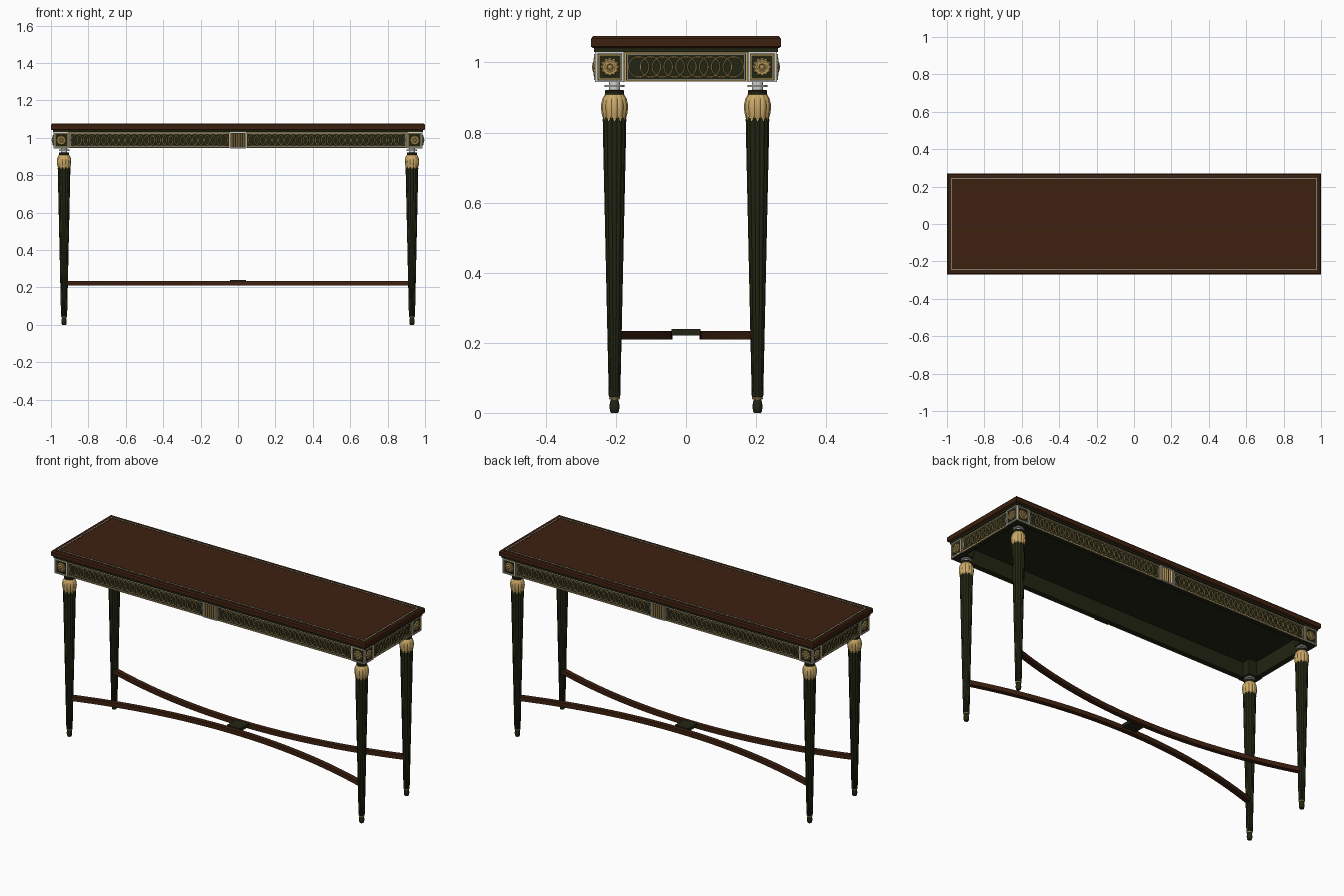
import bpy, bmesh, math
from mathutils import Matrix, Vector

if "Cube" in bpy.data.objects:
    bpy.data.objects.remove(bpy.data.objects["Cube"])

def material(name, col):
    m = bpy.data.materials.new(name)
    m.diffuse_color = (*col, 1)
    m.use_nodes = True
    m.node_tree.nodes["Principled BSDF"].inputs["Base Color"].default_value = m.diffuse_color
    return m

WOOD = material("brown_wood", (0.048, 0.015, 0.005))
GREEN = material("dark_green_paint", (0.016, 0.018, 0.006))
GOLD = material("gold", (0.60, 0.40, 0.14))
AGED = material("aged_gold", (0.42, 0.28, 0.09))
SILVER = material("silver", (0.62, 0.64, 0.62))

def finish(bm, name, mat, M=None, smooth=False):
    if M is not None:
        bm.transform(M)
    bmesh.ops.recalc_face_normals(bm, faces=bm.faces)
    me = bpy.data.meshes.new(name)
    bm.to_mesh(me)
    bm.free()
    me.materials.append(mat)
    ob = bpy.data.objects.new(name, me)
    bpy.context.collection.objects.link(ob)
    if smooth:
        bpy.context.view_layer.objects.active = ob
        ob.select_set(True)
        bpy.ops.object.shade_smooth_by_angle(angle=math.radians(35))
        ob.select_set(False)
    return ob

def add_box(bm, x0, x1, y0, y1, z0, z1):
    M = Matrix.Translation(((x0+x1)/2, (y0+y1)/2, (z0+z1)/2)) @ Matrix.Diagonal((x1-x0, y1-y0, z1-z0, 1))
    bmesh.ops.create_cube(bm, size=1, matrix=M)

def add_frame(bm, cx, cy, hx, hy, w, z0, z1):
    # rectangular border of strip width w
    add_box(bm, cx-hx, cx+hx, cy-hy, cy-hy+w, z0, z1)
    add_box(bm, cx-hx, cx+hx, cy+hy-w, cy+hy, z0, z1)
    add_box(bm, cx-hx, cx-hx+w, cy-hy+w, cy+hy-w, z0, z1)
    add_box(bm, cx+hx-w, cx+hx, cy-hy+w, cy+hy-w, z0, z1)

def skin(bm, rings, loop=False, caps=True):
    # joins closed cross-sections into a surface
    vs = [[bm.verts.new(p) for p in r] for r in rings]
    n = len(vs[0])
    for a in range(len(vs) if loop else len(vs)-1):
        A, B = vs[a], vs[(a+1) % len(vs)]
        for i in range(n):
            bm.faces.new((A[i], A[(i+1) % n], B[(i+1) % n], B[i]))
    if caps and not loop:
        bm.faces.new(vs[0][::-1])
        bm.faces.new(vs[-1])

def add_lathe(bm, prof, n=32, lobes=0, depth=0.0, c=(0, 0)):
    rings = []
    for r, z in prof:
        ring = []
        for i in range(n):
            a = 2*math.pi*i/n
            k = 1 - depth*(1-abs(math.cos(lobes*a/2))) if lobes else 1
            ring.append((c[0]+r*k*math.cos(a), c[1]+r*k*math.sin(a), z))
        rings.append(ring)
    skin(bm, rings)

def add_ring(bm, cx, cy, R, w, z0, z1, n=28):
    # raised ring with a peaked section
    rings = []
    for i in range(n):
        a = 2*math.pi*i/n
        rings.append([(cx+r*math.cos(a), cy+r*math.sin(a), z)
                      for r, z in ((R-w, z0), (R-w/2, z1), (R+w/2, z1), (R+w, z0))])
    skin(bm, rings, loop=True)

# ---- table top
bm = bmesh.new()
slab = [(0.006, 1.041), (0, 1.045), (0, 1.068), (0.006, 1.075)]
skin(bm, [[(sx*(1-d), sy*(0.271-d), z) for sx, sy in ((-1, -1), (1, -1), (1, 1), (-1, 1))] for d, z in slab])
finish(bm, "table_top", WOOD)
bm = bmesh.new()
add_frame(bm, 0, 0, 0.975, 0.246, 0.003, 1.074, 1.0757)
finish(bm, "top_inlay_line", SILVER)
bm = bmesh.new()
add_frame(bm, 0, 0, 0.983, 0.254, 0.003, 1.074, 1.0757)
add_frame(bm, 0, 0, 0.967, 0.238, 0.002, 1.074, 1.0757)
finish(bm, "top_dark_lines", GREEN)
bm = bmesh.new()
add_box(bm, -0.99, 0.99, -0.262, 0.262, 1.03, 1.041)
finish(bm, "under_top_moulding", GREEN)

# ---- apron walls and corner blocks
bm = bmesh.new()
for s in (-1, 1):
    y, x = sorted((s*0.252, s*0.225)), sorted((s*0.98, s*0.953))
    add_box(bm, -0.94, 0.94, *y, 0.945, 1.03)
    add_box(bm, *x, -0.21, 0.21, 0.945, 1.03)
finish(bm, "apron", GREEN)
bm = bmesh.new()
for sx in (-1, 1):
    for sy in (-1, 1):
        add_box(bm, *sorted((sx*0.905, sx*0.985)), *sorted((sy*0.177, sy*0.257)), 0.944, 1.03)
finish(bm, "corner_blocks", GREEN)

# ---- ornament on the four faces (local: x along face, y up, z outward)
def face_matrix(angle, dist):
    base = Matrix(((1, 0, 0, 0), (0, 0, -1, -dist), (0, 1, 0, 0.987), (0, 0, 0, 1)))
    return Matrix.Rotation(angle, 4, 'Z') @ base

def decorate(side, angle, dist, panels, corner):
    M = face_matrix(angle, dist)
    gold, silver, rings, ros = (bmesh.new() for _ in range(4))
    for cx, half, count in panels:
        add_frame(gold, cx, 0, half, 0.042, 0.004, 0, 0.004)
        add_frame(silver, cx, 0, half-0.006, 0.036, 0.0016, 0, 0.002)
        pitch = 2*(half-0.040)/(count-1)
        for i in range(count):
            z = 0.0025 + 0.0006*(i % 2)
            add_ring(rings, cx+(i-(count-1)/2)*pitch, 0, 0.029, 0.0021, 0, z)
    for s in (-1, 1):
        cx = s*corner
        add_frame(silver, cx, 0, 0.040, 0.043, 0.005, 0.004, 0.0075)
        add_frame(gold, cx, 0, 0.033, 0.036, 0.0025, 0.004, 0.0065)
        # rosette: petalled disc, inner petals and button
        add_lathe(ros, [(0.027, 0.004), (0.027, 0.008), (0.023, 0.012), (0.016, 0.010)], 48, 12, 0.14, (cx, 0))
        add_lathe(ros, [(0.016, 0.009), (0.016, 0.012), (0.010, 0.0145), (0.007, 0.012)], 32, 8, 0.16, (cx, 0))
        add_lathe(ros, [(0.006, 0.010), (0.006, 0.014), (0.003, 0.016)], 12, c=(cx, 0))
    finish(gold, side+"_gold_frames", GOLD, M)
    finish(silver, side+"_silver_frames", SILVER, M)
    finish(rings, side+"_interlaced_rings", AGED, M)
    finish(ros, side+"_rosettes", AGED, M, True)

def centre_plaque(side, angle):
    M = face_matrix(angle, 0.252)
    bm = bmesh.new()
    add_box(bm, -0.043, 0.043, -0.043, 0.043, 0, 0.004)
    finish(bm, side+"_plaque_back", GREEN, M)
    bm = bmesh.new()
    add_frame(bm, 0, 0, 0.043, 0.043, 0.004, 0.003, 0.008)
    finish(bm, side+"_plaque_frame", SILVER, M)
    bm = bmesh.new()
    for i in range(6):     # upright reeds
        cx = (i-2.5)*0.0126
        skin(bm, [[(cx+0.0054*math.cos(a*math.pi/6), y, 0.003+0.007*math.sin(a*math.pi/6)) for a in range(7)]
                  for y in (-0.037, 0.037)])
    finish(bm, side+"_plaque_reeds", GOLD, M, True)

long_panels = [(-0.474, 0.430, 25), (0.474, 0.430, 25)]
short_panels = [(0, 0.175, 9)]
for side, k in (("front", 0), ("back", 2)):
    decorate(side, k*math.pi/2, 0.252, long_panels, 0.945)
    centre_plaque(side, k*math.pi/2)
for side, k in (("right", 1), ("left", 3)):
    decorate(side, k*math.pi/2, 0.980, short_panels, 0.217)

# ---- legs
for sx, ex in ((-1, "left"), (1, "right")):
    for sy, ey in ((-1, "front"), (1, "back")):
        name = f"{ey}_{ex}_leg"
        M = Matrix.Translation((sx*0.93, sy*0.204, 0))
        bm = bmesh.new()   # fluted taper
        add_lathe(bm, [(0.0148, 0.044), (0.0165, 0.05), (0.0335, 0.82), (0.0335, 0.85)], 72, 12, 0.10)
        finish(bm, name, GREEN, M, True)
        bm = bmesh.new()   # foot
        add_lathe(bm, [(0.010, 0), (0.0125, 0.004), (0.0145, 0.018), (0.013, 0.03), (0.0105, 0.037), (0.0105, 0.046)])
        finish(bm, name+"_foot", GREEN, M, True)
        bm = bmesh.new()   # ankle ring
        add_lathe(bm, [(0.0145, 0.038), (0.0155, 0.041), (0.0145, 0.044)])
        finish(bm, name+"_ankle_ring", GOLD, M, True)
        bm = bmesh.new()   # leafy bulb
        add_lathe(bm, [(0.0335, 0.842), (0.0362, 0.852), (0.0385, 0.868), (0.0380, 0.882), (0.0345, 0.897),
                       (0.0280, 0.908), (0.024, 0.911)], 72, 12, 0.07)
        for i in range(12):   # leaf tips
            a = 2*math.pi*i/12
            pts = []
            for da, z, r in ((-0.22, 0.845, 0.0335), (0, 0.832, 0.0345), (0.22, 0.845, 0.0335)):
                pts.append((r*math.cos(a+da), r*math.sin(a+da), z))
            skin(bm, [pts, [(x*0.9, y*0.9, z) for x, y, z in pts]])
        finish(bm, name+"_bulb", GOLD, M, True)
        bm = bmesh.new()   # dark cap
        add_lathe(bm, [(0.025, 0.906), (0.0275, 0.910), (0.0275, 0.918), (0.025, 0.921)])
        finish(bm, name+"_cap", GREEN, M, True)
        bm = bmesh.new()   # pale collar
        add_lathe(bm, [(0.016, 0.920), (0.016, 0.930), (0.028, 0.930), (0.028, 0.936), (0.016, 0.936), (0.016, 0.945)])
        finish(bm, name+"_collar", SILVER, M, True)

# ---- curved stretchers meeting at a centre block
for s, nm in ((-1, "front"), (1, "back")):
    bm = bmesh.new()
    rings = []
    for i in range(33):
        x = -0.925 + 1.85*i/32
        y = s*(0.052 + 0.15*(x/0.925)**2)
        n = Vector((-s*0.30*x/0.925**2, 1, 0)).normalized()
        rings.append([Vector((x, y, z)) + n*w for w, z in
                      ((-0.013, 0.209), (0.013, 0.209), (0.013, 0.234), (-0.013, 0.234))])
    skin(bm, rings)
    finish(bm, nm+"_stretcher", WOOD, None, True)
bm = bmesh.new()
add_box(bm, -0.042, 0.042, -0.042, 0.042, 0.221, 0.239)
finish(bm, "stretcher_centre_block", GREEN)
